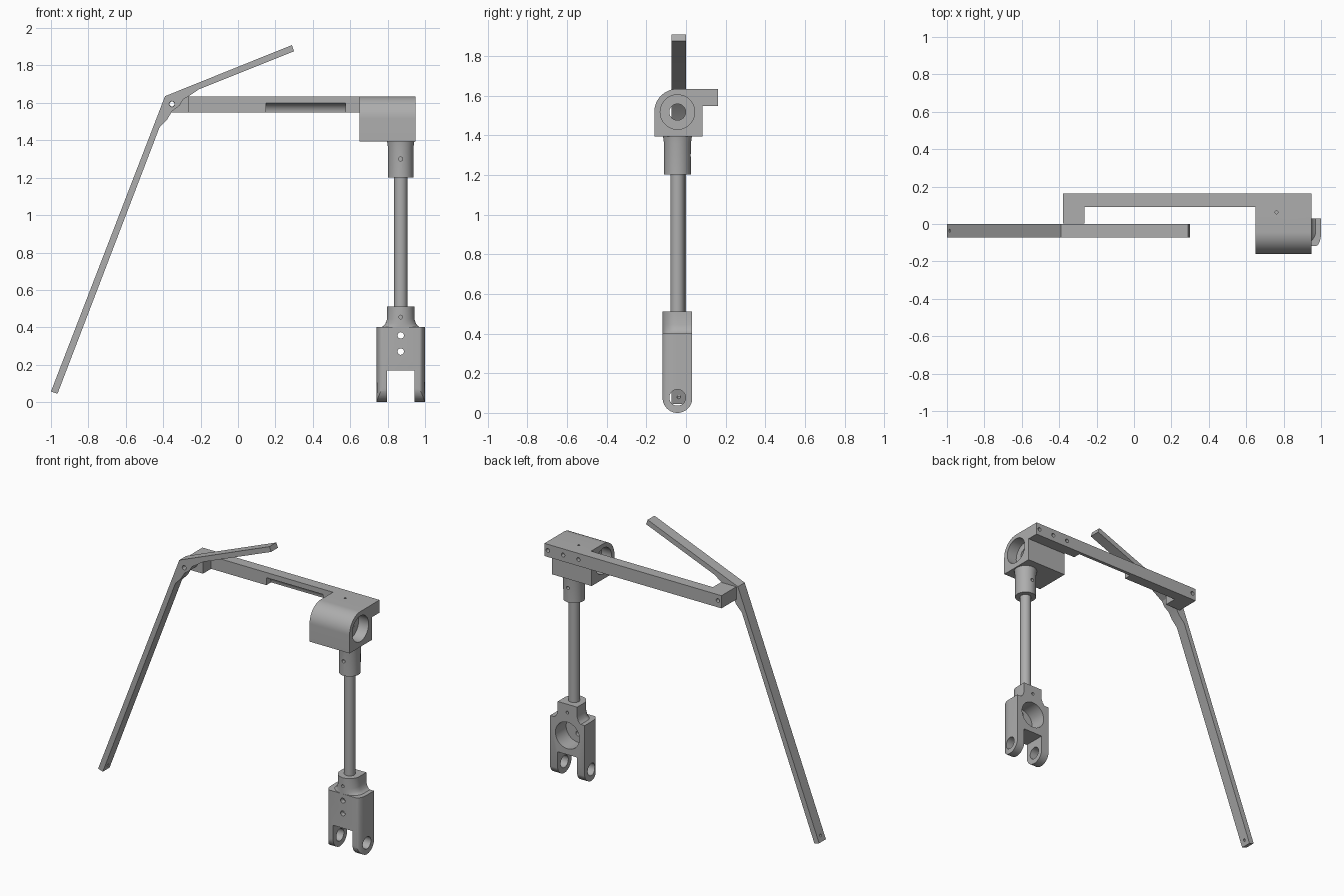
import bpy, bmesh, math
from mathutils import Vector, Matrix

if "Cube" in bpy.data.objects:
    bpy.data.objects.remove(bpy.data.objects["Cube"])

grey = bpy.data.materials.new("machined_grey")
grey.diffuse_color = (0.42, 0.42, 0.42, 1)
grey.use_nodes = True
grey.node_tree.nodes["Principled BSDF"].inputs["Base Color"].default_value = grey.diffuse_color

RX, RY = 0.87, -0.043          # axis of the vertical rod
BORE_Z = 1.517                 # axis height of the housing bore
PLACE = {'x': lambda a, b, t: (t, a, b),
         'y': lambda a, b, t: (a, t, b),
         'z': lambda a, b, t: (a, b, t)}


def loft(name, rings):
    """Closed solid from a list of equal-length point rings."""
    bm = bmesh.new()
    vs = [[bm.verts.new(p) for p in r] for r in rings]
    n = len(rings[0])
    bm.faces.new(vs[0])
    bm.faces.new(vs[-1])
    for lo, hi in zip(vs, vs[1:]):
        for i in range(n):
            j = (i + 1) % n
            bm.faces.new((lo[i], lo[j], hi[j], hi[i]))
    bmesh.ops.recalc_face_normals(bm, faces=bm.faces)
    me = bpy.data.meshes.new(name)
    bm.to_mesh(me)
    bm.free()
    me.materials.append(grey)
    ob = bpy.data.objects.new(name, me)
    bpy.context.collection.objects.link(ob)
    return ob


def prism(name, pts, axis, lo, hi):
    return loft(name, [[PLACE[axis](a, b, t) for a, b in pts] for t in (lo, hi)])


def arc(cx, cy, rx, ry, a0, a1, n=16):
    return [(cx + rx * math.cos(math.radians(a0 + (a1 - a0) * i / n)),
             cy + ry * math.sin(math.radians(a0 + (a1 - a0) * i / n))) for i in range(n + 1)]


def rod(name, axis, a, b, r, lo, hi, n=40):
    return prism(name, arc(a, b, r, r, 0, 360, n)[:-1], axis, lo, hi)


def box(name, x0, x1, y0, y1, z0, z1):
    return prism(name, [(x0, y0), (x1, y0), (x1, y1), (x0, y1)], 'z', z0, z1)


def boolean(ob, tool, op='DIFFERENCE'):
    """Apply a boolean and discard the tool."""
    m = ob.modifiers.new("bool", 'BOOLEAN')
    m.operation, m.solver, m.object = op, 'EXACT', tool
    bpy.context.view_layer.update()
    dg = bpy.context.evaluated_depsgraph_get()
    me = bpy.data.meshes.new_from_object(ob.evaluated_get(dg))
    ob.modifiers.clear()
    ob.data = me
    bpy.data.objects.remove(tool)


def drill(ob, axis, a, b, r, lo, hi, n=40):
    boolean(ob, rod("cutter", axis, a, b, r, lo, hi, n))


# Bent lever with gusset at the elbow
lever = prism("bent_lever", [
    (-1.0, 0.057), (-0.39, 1.636), (0.288, 1.909), (0.3, 1.876), (-0.21, 1.672),
    (-0.262, 1.637), (-0.295, 1.617), (-0.312, 1.586), (-0.352, 1.556),
    (-0.378, 1.512), (-0.42, 1.468), (-0.965, 0.045)], 'y', -0.073, 0.0)
drill(lever, 'y', -0.353, 1.594, 0.015, -0.2, 0.1, 20)
pin = rod("cutter", 'z', 0, 0, 0.009, -0.1, 0.1, 16)
turn = Vector((-0.934, 0, 0.358)).to_track_quat('Z', 'Y').to_matrix().to_4x4()
pin.data.transform(Matrix.Translation((-0.966, -0.036, 0.085)) @ turn)
boolean(lever, pin)

# Horizontal crossbar with an end block, a cove underneath and screw holes
bar = prism("crossbar", [(-0.38, 0.003), (-0.265, 0.003), (-0.265, 0.09), (0.65, 0.09),
                         (0.65, 0.083), (0.95, 0.083), (0.95, 0.162), (-0.38, 0.162)],
            'z', 1.548, 1.634)
drill(bar, 'x', 0.088, 1.547, 0.052, 0.15, 0.575)
for x, z in ((0.925, 1.592), (0.81, 1.592), (0.695, 1.592), (-0.353, 1.594)):
    drill(bar, 'y', x, z, 0.013, -0.05, 0.3, 20)

# Bearing housing with counterbores from both sides
housing = prism("bearing_housing",
                [(-0.16, 1.394), (0.083, 1.394), (0.083, 1.634)]
                + arc(RY, BORE_Z, 0.117, 0.117, 90, 180), 'x', 0.65, 0.95)
drill(housing, 'x', RY, BORE_Z, 0.041, 0.5, 1.1)
drill(housing, 'x', RY, BORE_Z, 0.087, 0.875, 1.1, 48)
drill(housing, 'x', RY, BORE_Z, 0.087, 0.5, 0.725, 48)
drill(housing, 'z', 0.762, 0.062, 0.008, 1.58, 1.7, 16)

# Socket under the housing
socket = loft("housing_socket", [
    [(x, y, z) for x, y in arc(RX, RY, r, r, 0, 360, 40)[:-1]]
    for z, r in ((1.202, 0.067), (1.36, 0.068), (1.396, 0.073))])
drill(socket, 'y', RX, 1.3, 0.011, -0.3, 0.2, 16)

# Vertical rod
rod("vertical_rod", 'z', RX, RY, 0.035, 0.39, 1.35)

# Fork collar: round in front, square behind, flaring into the fork
plan = [(0.073, 0.073)] + [(-0.073, 0.073)] + arc(0, 0, 0.073, 0.075, 180, 360, 24)
collar = loft("fork_collar", [
    [(RX + x * s, RY + y, z) for x, y in plan]
    for z, s in ((0.39, 1.45), (0.4, 1.42), (0.408, 1.25), (0.42, 1.12), (0.445, 1.0), (0.512, 1.0))])
drill(collar, 'y', RX, 0.455, 0.01, -0.3, 0.2, 16)
drill(collar, 'y', RX, 0.3, 0.09, -0.085, 0.2, 48)

# Fork body: rounded front corners, rounded leg ends
fork = prism("fork", [(1.0, 0.03), (0.74, 0.03)]
             + arc(0.77, -0.05, 0.03, 0.068, 180, 270, 8)
             + arc(0.97, -0.05, 0.03, 0.068, 270, 360, 8), 'z', -0.01, 0.402)
side = prism("cutter", [(RY + 0.075, 0.5), (RY - 0.075, 0.5)]
             + arc(RY, 0.075, 0.075, 0.075, 180, 360, 28), 'x', 0.6, 1.1)
boolean(fork, side, 'INTERSECT')
boolean(fork, box("cutter", 0.797, 0.943, -0.3, 0.3, -0.1, 0.17))
drill(fork, 'x', RY, 0.077, 0.041, 0.6, 1.1)
drill(fork, 'y', RX, 0.3, 0.09, -0.085, 0.2, 48)
for z in (0.27, 0.357):
    drill(fork, 'y', RX, z, 0.017, -0.3, 0.2, 20)

# Smooth round surfaces, keep hard edges
for ob in bpy.context.collection.objects:
    ob.select_set(True)
    bpy.context.view_layer.objects.active = ob
bpy.ops.object.shade_smooth_by_angle(angle=math.radians(30))
